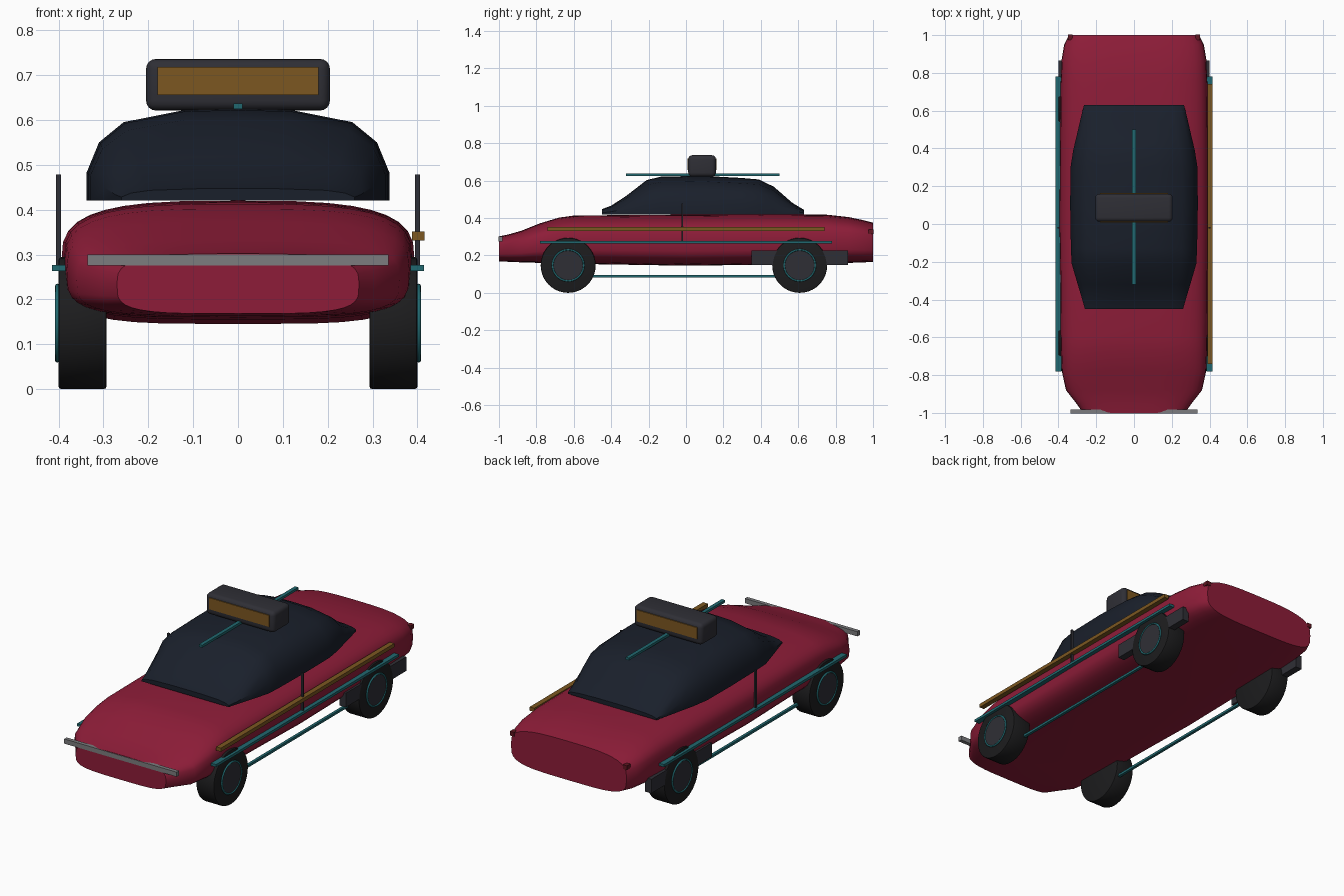
import bpy, bmesh, math
from mathutils import Matrix, Vector

if "Cube" in bpy.data.objects:
    bpy.data.objects.remove(bpy.data.objects["Cube"])


def material(name, rgb):
    m = bpy.data.materials.new(name)
    m.diffuse_color = (*rgb, 1)
    m.use_nodes = True
    m.node_tree.nodes["Principled BSDF"].inputs["Base Color"].default_value = m.diffuse_color
    return m


RED = material("crimson_paint", (0.27, 0.012, 0.04))
GLASS = material("dark_glass", (0.010, 0.014, 0.024))
CASE = material("charcoal", (0.028, 0.028, 0.036))
RUBBER = material("rubber", (0.012, 0.012, 0.013))
TEAL = material("teal_trim", (0.015, 0.14, 0.16))
AMBER = material("amber", (0.20, 0.095, 0.015))
SILVER = material("silver", (0.20, 0.20, 0.21))
LENS = material("red_lens", (0.12, 0.008, 0.015))


def finish(name, bm, mat, angle=35):
    bmesh.ops.recalc_face_normals(bm, faces=bm.faces[:])
    me = bpy.data.meshes.new(name)
    bm.to_mesh(me)
    bm.free()
    me.materials.append(mat)
    ob = bpy.data.objects.new(name, me)
    bpy.context.collection.objects.link(ob)
    bpy.ops.object.select_all(action='DESELECT')
    ob.select_set(True)
    bpy.context.view_layer.objects.active = ob
    bpy.ops.object.shade_smooth_by_angle(angle=math.radians(angle))
    return ob


def box(name, x, y, z, mat, bevel=0):
    """Box from three (min, max) ranges."""
    bm = bmesh.new()
    bmesh.ops.create_cube(bm, size=1)
    for v in bm.verts:
        v.co = Vector([(r[0] + r[1]) / 2 + c * (r[1] - r[0]) for c, r in zip(v.co, (x, y, z))])
    if bevel:
        bmesh.ops.bevel(bm, geom=bm.edges[:], offset=bevel, segments=4, profile=0.5, affect='EDGES')
    return finish(name, bm, mat)


def loft(name, rings, mat, angle):
    bm = bmesh.new()
    loops = [[bm.verts.new(p) for p in r] for r in rings]
    n = len(loops[0])
    for a, b in zip(loops, loops[1:]):
        for i in range(n):
            bm.faces.new((a[i], a[(i + 1) % n], b[(i + 1) % n], b[i]))
    bm.faces.new(loops[0])
    bm.faces.new(loops[-1])
    return finish(name, bm, mat, angle)


def disc(name, x0, x1, y, z, r, mat, bevel=0):
    """Cylinder lying along x."""
    bm = bmesh.new()
    bmesh.ops.create_cone(bm, cap_ends=True, segments=40, radius1=r, radius2=r, depth=abs(x1 - x0),
                          matrix=Matrix.Translation(((x0 + x1) / 2, y, z)) @ Matrix.Rotation(math.pi / 2, 4, 'Y'))
    if bevel:
        rim = [e for e in bm.edges if abs(e.verts[0].co.x - e.verts[1].co.x) < 1e-5]
        bmesh.ops.bevel(bm, geom=rim, offset=bevel, segments=2, profile=0.5, affect='EDGES')
    return finish(name, bm, mat)


def body_ring(y, hw, zb, zt, count=36):
    """Squared-off oval section, softer above than below."""
    pts, mid, h = [], (zb + zt) / 2, (zt - zb) / 2
    for i in range(count):
        t = 2 * math.pi * i / count
        c, s = math.cos(t), math.sin(t)
        e = 2 / (3.2 if s > 0 else 4.0)
        pts.append((math.copysign(abs(c) ** e, c) * hw, y, mid + math.copysign(abs(s) ** e, s) * h))
    return pts


# Body shell: y, half width, bottom, top
body = [(-1, .27, .168, .302), (-.95, .305, .166, .312), (-.88, .36, .163, .332), (-.78, .382, .16, .372),
        (-.68, .386, .158, .402), (-.6, .388, .155, .413), (-.3, .39, .15, .416), (0, .394, .145, .418),
        (.4, .392, .15, .42), (.75, .388, .155, .418), (.87, .383, .16, .405), (.95, .37, .163, .388),
        (1, .345, .165, .375)]
loft("body_shell", [body_ring(*s) for s in body], RED, 40)

# Cabin: y, half width, roof height
half = [(1, 0), (1, .3), (.917, .634), (.754, .854), (.355, .985)]
section = half + [(0, 1)] + [(-x, z) for x, z in reversed(half)]
cabin = [(-.45, .26, .447), (-.4, .274, .466), (-.32, .298, .518), (-.21, .33, .603), (-.13, .334, .622),
         (.1, .338, .625), (.3, .336, .614), (.39, .322, .606), (.47, .303, .567), (.57, .28, .48), (.63, .265, .444)]
base = .42
loft("cabin_glass", [[(x * w, y, base + z * (t - base)) for x, z in section] for y, w, t in cabin], GLASS, 40)

# Roof sign with a lit panel front and back, and the roof strip
box("roof_sign", (-.205, .205), (.012, .16), (.621, .736), CASE, .022)
box("sign_panel_front", (-.18, .18), (.008, .03), (.656, .718), AMBER)
box("sign_panel_back", (-.18, .18), (.142, .164), (.656, .718), AMBER)
box("roof_strip", (-.01, .01), (-.32, .5), (.624, .637), TEAL)

# Front bumper bar and the single side rail
box("bumper_bar", (-.336, .336), (-1.003, -.982), (.275, .3), SILVER)
box("side_rail", (.388, .416), (-.74, .74), (.331, .351), AMBER)

for side, s in (("left", -1), ("right", 1)):
    def mx(a, b):
        return tuple(sorted((s * a, s * b)))
    # Trim strips, door post, rear side box and tail lens
    box(side + "_waist_strip", mx(.385, .415), (-.78, .78), (.263, .277), TEAL)
    box(side + "_sill_strip", mx(.31, .325), (-.52, .52), (.083, .096), TEAL)
    box(side + "_door_post", mx(.395, .409 - .003), (-.025, -.015), (.275, .478), CASE)
    box(side + "_rear_side_box", mx(.36, .399), (.35, .866), (.15, .226), CASE)
    box(side + "_tail_lens", mx(.325, .35), (.975, 1.003), (.315, .338), LENS)
    # Wheels
    for end, y in (("front", -.63), ("rear", .608)):
        n = f"{side}_{end}_"
        disc(n + "tyre", s * .293, s * .4, y, .147, .147, RUBBER, .006)
        disc(n + "hub", s * .37, s * .404, y, .147, .08, CASE)
        bpy.ops.mesh.primitive_torus_add(major_radius=.083, minor_radius=.005, major_segments=40, minor_segments=8,
                                         location=(s * .403, y, .147), rotation=(0, math.pi / 2, 0))
        ring = bpy.context.object
        ring.name = n + "rim_ring"
        ring.data.materials.append(TEAL)
        bpy.ops.object.shade_smooth_by_angle(angle=math.radians(60))
